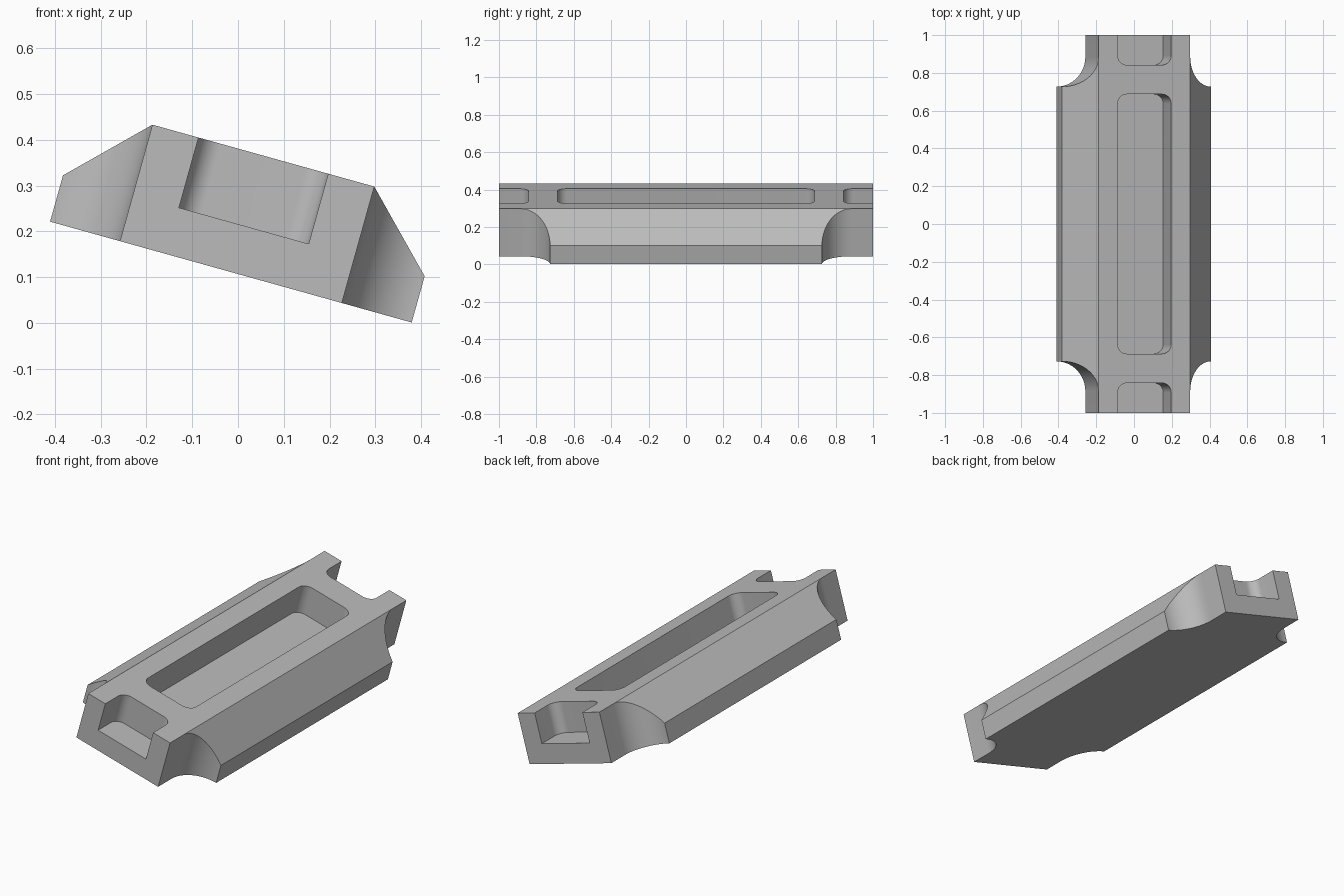
import bpy
import bmesh
from math import sin, cos, pi, atan2
from mathutils import Matrix

cube = bpy.data.objects.get("Cube")
if cube:
    bpy.data.objects.remove(cube, do_unlink=True)

HALF_W, TOP_W, LENGTH = 0.41, 0.2515, 2.0
HEIGHT, SHOULDER = 0.264, 0.105
NOTCH_R, NOTCH_Y = 0.1585, 0.727
TILT = atan2(0.22, 0.789)

metal = bpy.data.materials.new("plain grey")
metal.use_nodes = True
grey = (0.5, 0.5, 0.5, 1)
metal.diffuse_color = grey
metal.node_tree.nodes["Principled BSDF"].inputs["Base Color"].default_value = grey


def prism(name, points, direction):
    """Extrude a closed outline of 3D points into a solid."""
    bm = bmesh.new()
    face = bm.faces.new([bm.verts.new(p) for p in points])
    ext = bmesh.ops.extrude_face_region(bm, geom=[face])
    moved = [v for v in ext["geom"] if isinstance(v, bmesh.types.BMVert)]
    bmesh.ops.translate(bm, verts=moved, vec=direction)
    bmesh.ops.recalc_face_normals(bm, faces=bm.faces)
    mesh = bpy.data.meshes.new(name)
    bm.to_mesh(mesh)
    bm.free()
    mesh.materials.append(metal)
    obj = bpy.data.objects.new(name, mesh)
    bpy.context.collection.objects.link(obj)
    return obj


def arc(cx, cy, r, start, end, steps=16):
    angles = [start + (end - start) * i / steps for i in range(steps + 1)]
    return [(cx + r * cos(a), cy + r * sin(a)) for a in angles]


def rounded_rect(hw, y0, y1, r):
    return (arc(hw - r, y1 - r, r, 0, pi / 2)
            + arc(r - hw, y1 - r, r, pi / 2, pi)
            + arc(r - hw, y0 + r, r, pi, 1.5 * pi)
            + arc(hw - r, y0 + r, r, 1.5 * pi, 2 * pi))


def cut(target, cutter, operation):
    mod = target.modifiers.new("cut", "BOOLEAN")
    mod.object, mod.operation, mod.solver = cutter, operation, "EXACT"
    bpy.context.view_layer.objects.active = target
    bpy.ops.object.modifier_apply(modifier=mod.name)
    bpy.data.objects.remove(cutter, do_unlink=True)


# Long bar with sloping shoulders
side = [(HALF_W, 0), (HALF_W, SHOULDER), (TOP_W, HEIGHT)]
section = side + [(-x, z) for x, z in reversed(side)]
bar = prism("bar_body", [(x, -LENGTH / 2, z) for x, z in section], (0, LENGTH, 0))

# Concave notches at the four corners
for sx in (-1, 1):
    for sy in (-1, 1):
        notch = arc(HALF_W, NOTCH_Y + NOTCH_R, NOTCH_R, pi, 1.5 * pi, 24)
        notch += [(0.5, NOTCH_Y), (0.5, 1.1), (TOP_W, 1.1)]
        cutter = prism("notch_cutter", [(sx * x, sy * y, -0.1) for x, y in notch], (0, 0, 0.6))
        cut(bar, cutter, "DIFFERENCE")

# Long central pocket and an open pocket at each end
for y0, y1 in ((-0.687, 0.687), (0.842, 1.3), (-1.3, -0.842)):
    outline = rounded_rect(0.147, y0, y1, 0.05)
    cutter = prism("pocket_cutter", [(x, y, SHOULDER) for x, y in outline], (0, 0, 0.4))
    cut(bar, cutter, "DIFFERENCE")

# Tilt the bar to rest on its lower edge
bar.data.transform(Matrix.Translation((-0.0155, 0, 0.111)) @ Matrix.Rotation(TILT, 4, "Y"))
bpy.ops.object.select_all(action="DESELECT")
bar.select_set(True)
bpy.context.view_layer.objects.active = bar
bpy.ops.object.shade_smooth_by_angle(angle=pi / 6)
